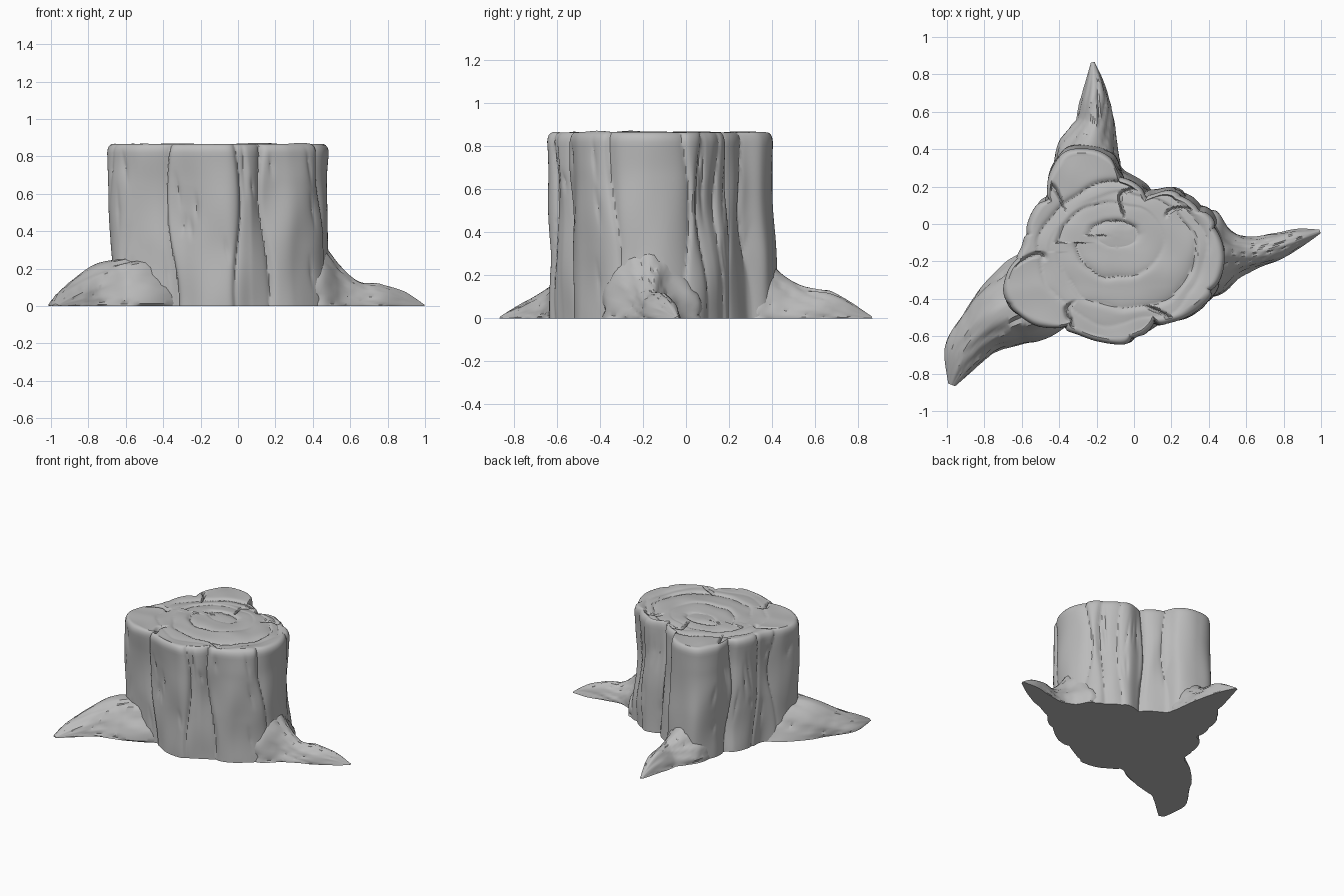
import bpy, math, random
from mathutils import Vector, noise

random.seed(4)
if "Cube" in bpy.data.objects:
    bpy.data.objects.remove(bpy.data.objects["Cube"], do_unlink=True)

wood = bpy.data.materials.new("grey wood")
wood.use_nodes = True
GREY = (0.5, 0.5, 0.5, 1)
wood.diffuse_color = GREY
wood.node_tree.nodes["Principled BSDF"].inputs["Base Color"].default_value = GREY


def catmull(a, b, c, d, t):
    return 0.5 * (2 * b + (c - a) * t + (2 * a - 5 * b + 4 * c - d) * t * t
                  + (3 * b - a - 3 * c + d) * t ** 3)


def spline(points, steps, closed):
    pts = [Vector(p) for p in points]
    n, out = len(pts), []
    pick = (lambda i: pts[i % n]) if closed else (lambda i: pts[max(0, min(n - 1, i))])
    for i in range(n if closed else n - 1):
        for k in range(steps):
            out.append(catmull(pick(i - 1), pick(i), pick(i + 1), pick(i + 2), k / steps))
    return out if closed else out + [pts[-1]]


def build(name, rows, closed, end_faces):
    """Skin rows of points into a mesh; end_faces closes chosen rows."""
    n = len(rows[0])
    verts = [p for row in rows for p in row]
    faces = []
    for r in range(len(rows) - 1):
        for i in range(n if closed else n - 1):
            j = (i + 1) % n
            faces.append((r * n + i, r * n + j, (r + 1) * n + j, (r + 1) * n + i))
    faces += end_faces(n, len(rows))
    mesh = bpy.data.meshes.new(name)
    mesh.from_pydata(verts, [], faces)
    mesh.materials.append(wood)
    ob = bpy.data.objects.new(name, mesh)
    bpy.context.collection.objects.link(ob)
    bpy.ops.object.select_all(action='DESELECT')
    ob.select_set(True)
    bpy.context.view_layer.objects.active = ob
    bpy.ops.object.mode_set(mode='EDIT')
    bpy.ops.mesh.select_all(action='SELECT')
    bpy.ops.mesh.normals_make_consistent(inside=False)
    bpy.ops.object.mode_set(mode='OBJECT')
    bpy.ops.object.shade_smooth_by_angle(angle=math.radians(35))


def wrap(a):
    return (a + math.pi) % (2 * math.pi) - math.pi


def smooth(a, b, x):
    t = max(0, min(1, (x - a) / (b - a)))
    return t * t * (3 - 2 * t)


# Trunk outline at the cut, anticlockwise from the right
OUTLINE = [(.48, -.15), (.46, -.3), (.39, -.42), (.28, -.51), (.14, -.55), (.05, -.6),
           (-.06, -.65), (-.2, -.63), (-.33, -.58), (-.42, -.56), (-.55, -.53),
           (-.66, -.47), (-.705, -.37), (-.68, -.25), (-.6, -.13), (-.58, -.02),
           (-.53, .1), (-.48, .15), (-.46, .27), (-.38, .39), (-.25, .41), (-.13, .36),
           (-.07, .27), (.04, .2), (.09, .17), (.2, .18), (.32, .1), (.42, .01)]
CENTRE = Vector((-.09, -.13))
TOP = .87
outline = [p - CENTRE for p in spline(OUTLINE, 14, True)]

# Long bark creases: where they start on the rim, and how deep they cut
CREASES = [((-.37, -.57), .04), ((-.02, -.63), .04), ((.13, -.55), .045), ((.42, -.36), .025),
           ((.45, -.02), .025), ((.35, .07), .035), ((.25, .16), .02), ((.08, .16), .035),
           ((-.08, .28), .03), ((-.46, .14), .035), ((-.58, -.05), .025), ((-.66, -.2), .025)]
creases = []
for p, depth in CREASES:
    v = Vector(p) - CENTRE
    creases.append((math.atan2(v.y, v.x), depth, random.uniform(0, 6), random.choice((-1, 1))))

# Short cracks scattered over the bark: angle, height, half length, slant
cracks = [(random.uniform(-3.14, 3.14), random.uniform(.15, .75), random.uniform(.05, .2),
           random.uniform(-.4, .4)) for _ in range(40)]


def bark(ang, z):
    """Inward cut of the bark at an angle and height."""
    cut = 0
    for a, depth, phase, side in creases:
        d = wrap(ang - a - .05 * (math.sin(z * 6 + phase) - math.sin(TOP * 6 + phase))) * side
        depth *= .8 + .45 * noise.noise(Vector((a * 3, z * 3, 1)))
        cut = max(cut, depth * math.exp(-abs(d) / (.022 if d < 0 else .075)))
    for a, h, half, slant in cracks:
        if abs(z - h) < half:
            d = wrap(ang - a - slant * (z - h))
            cut += .013 * (1 - abs(z - h) / half) * math.exp(-abs(d) / .022)
    return cut


def side_row(z, inset):
    row = []
    low = 1 - z / TOP
    for v in outline:
        ang, r = math.atan2(v.y, v.x), v.length
        waist = 1 - .02 * math.sin(math.pi * min(1, z / TOP))
        lump = .022 * noise.noise(Vector((v.x * 5, v.y * 5, z * 3)))
        k = (r * waist - bark(ang, z) * (1 - .35 * low) - inset + lump) / r
        row.append((CENTRE.x + v.x * k + .025 * low, CENTRE.y + v.y * k + .02 * low, z))
    return row


# Wall rows, then a rounded rim
rows = [side_row(.82 * i / 40, 0) for i in range(41)]
rows += [side_row(z, e) for z, e in ((.835, .003), (.85, .009), (.86, .018), (.865, .028))]
rim = rows[-1]

# Oval growth rings on the cut: centre, two radii, drift of the spiral
RINGS = [((-.06, -.15), .45, .38, 0), ((-.05, -.15), .38, .31, .05),
         ((-.1, -.1), .26, .2, .16), ((-.1, -.06), .12, .07, .2)]
# Splits running in from the rim: angle and where they start
SPLITS = [(-2.15, .72), (-1.05, .74), (-2.95, .7), (.5, .72), (1.4, .5), (2.5, .75)]


def cut_height(s, ang, x, y):
    z = TOP - .004 + .009 * noise.noise(Vector((x * 6, y * 6, 3)))
    groove = 0
    for i, (c, rx, ry, drift) in enumerate(RINGS):
        dx, dy = (x - c[0]) / rx, (y - c[1]) / ry
        turn = math.atan2(dy, dx)
        wobble = .1 * noise.noise(Vector((dx * 2, dy * 2, i * 4)))
        d = (math.hypot(dx, dy) - 1 - wobble - drift * turn / math.pi) * (rx + ry) / 2
        fade = .6 + .4 * math.sin(turn + i * 2.1)
        groove = max(groove, .018 * fade * math.exp(-abs(d) / (.012 if d > 0 else .035)))
    for a, start in SPLITS:
        d = wrap(ang - a - .12 * math.sin(s * 9 + a)) * s
        groove = max(groove, .03 * smooth(start - .05, start + .08, s)
                     * math.exp(-(d / .025) ** 2))
    return z - groove


# Cut face rows shrink to the centre while the bark notches fade out
CAP = 56
for k in range(1, CAP):
    s = 1 - k / CAP
    row = []
    for v, (x, y, _) in zip(outline, rim):
        edge = Vector((x, y)) - CENTRE
        p = edge.lerp(v * .94, smooth(1, .86, s)) * s
        q = CENTRE + p
        row.append((q.x, q.y, cut_height(s, math.atan2(p.y, p.x), q.x, q.y)))
    rows.append(row)

build("stump_trunk", rows, True,
      lambda n, m: [tuple(range(n)), tuple((m - 1) * n + i for i in range(n))])


# Roots: path stations of x, y, half width and height
def root(name, stations, seed):
    path = spline(stations, 9, False)
    rows, arc = [], 28
    for i, p in enumerate(path):
        a, b = path[max(0, i - 1)], path[min(len(path) - 1, i + 1)]
        side = Vector((b[1] - a[1], a[0] - b[0])).normalized()
        row = []
        for k in range(arc + 1):
            t = math.pi * k / arc
            n = noise.noise(Vector((t * 1.6, i * .07, seed)))
            ridge = abs(noise.noise(Vector((t * 2.5 + i * .05, i * .03, seed + 7))))
            size = 1 + .12 * n - .35 * max(0, .2 - ridge)
            w = p[2] * math.cos(t) * size
            h = p[3] * math.sin(t) ** 1.4 * size if 0 < k < arc else 0
            row.append((p[0] + side.x * w, p[1] + side.y * w, h))
        rows.append(row)

    def ends(n, m):
        bottom = [(r * n, (r + 1) * n, (r + 1) * n + n - 1, r * n + n - 1) for r in range(m - 1)]
        return bottom + [tuple(range(n)), tuple((m - 1) * n + i for i in range(n))]
    build(name, rows, False, ends)


root("front_right_root", [(-.4, -.3, .22, .3), (-.56, -.4, .235, .28), (-.7, -.48, .19, .24),
                          (-.82, -.58, .14, .175), (-.91, -.7, .11, .11),
                          (-.975, -.86, .02, .01)], 1)
root("left_root", [(.28, -.16, .25, .42), (.44, -.17, .23, .33), (.54, -.165, .13, .22),
                   (.65, -.15, .085, .13), (.76, -.12, .075, .12),
                   (.88, -.075, .05, .08), (.995, -.04, .01, .008)], 2)
root("back_root", [(-.27, .18, .17, .33), (-.25, .35, .175, .28), (-.23, .45, .145, .2),
                   (-.21, .55, .105, .145), (-.21, .66, .08, .13),
                   (-.21, .76, .05, .08), (-.22, .865, .01, .008)], 3)
